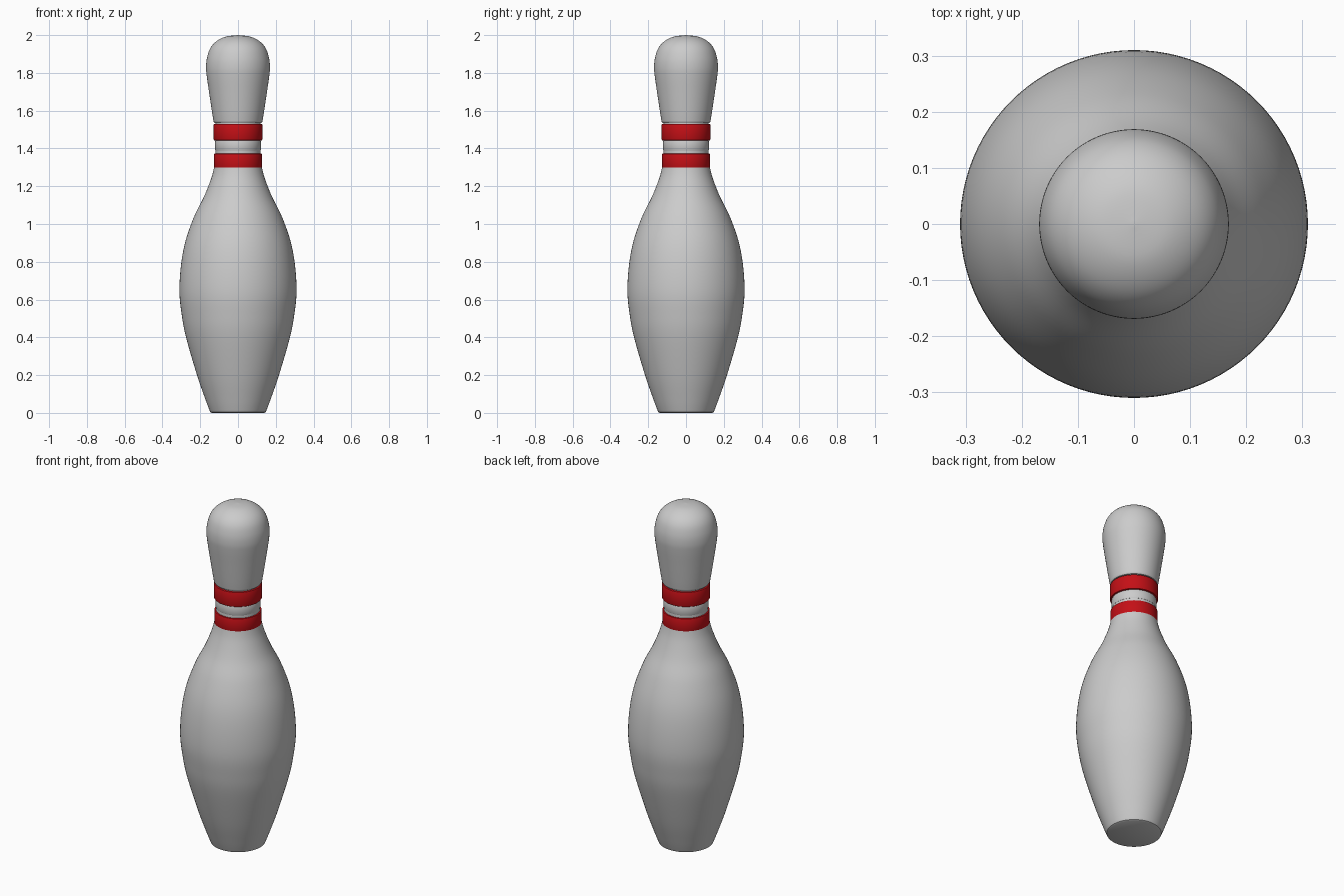
import bpy, bmesh, math

if "Cube" in bpy.data.objects:
    bpy.data.objects.remove(bpy.data.objects["Cube"])

SEG = 96

def smooth_profile(pts, steps=6):
    """Catmull-Rom curve through (radius, height) points."""
    out = []
    for i in range(len(pts) - 1):
        p0, p1 = pts[max(i - 1, 0)], pts[i]
        p2, p3 = pts[i + 1], pts[min(i + 2, len(pts) - 1)]
        for s in range(steps):
            t = s / steps
            out.append(tuple(0.5 * (2 * b + (c - a) * t + (2 * a - 5 * b + 4 * c - d) * t ** 2
                                    + (3 * b - a - 3 * c + d) * t ** 3)
                             for a, b, c, d in zip(p0, p1, p2, p3)))
    return out + [pts[-1]]

def lathe(name, profile, mat=None):
    bm = bmesh.new()
    verts = [bm.verts.new((r, 0, z)) for r, z in profile]
    edges = [bm.edges.new(e) for e in zip(verts, verts[1:])]
    bmesh.ops.spin(bm, geom=verts + edges, cent=(0, 0, 0), axis=(0, 0, 1),
                   angle=math.tau, steps=SEG)
    bmesh.ops.remove_doubles(bm, verts=bm.verts, dist=1e-5)
    bmesh.ops.recalc_face_normals(bm, faces=bm.faces)
    mesh = bpy.data.meshes.new(name)
    bm.to_mesh(mesh)
    bm.free()
    ob = bpy.data.objects.new(name, mesh)
    bpy.context.collection.objects.link(ob)
    if mat:
        mesh.materials.append(mat)
    bpy.ops.object.select_all(action='DESELECT')
    ob.select_set(True)
    bpy.context.view_layer.objects.active = ob
    bpy.ops.object.shade_smooth_by_angle(angle=math.radians(35))
    return ob

def ring(name, r, z0, z1, mat=None, inner=0.105, b=0.006):
    # Closed band with rounded outer edges
    return lathe(name, [(inner, z0), (r - b, z0), (r - b * .3, z0 + b * .3), (r, z0 + b),
                        (r, z1 - b), (r - b * .3, z1 - b * .3), (r - b, z1),
                        (inner, z1), (inner, z0)], mat)

red = bpy.data.materials.new("red")
red.diffuse_color = (0.55, 0.005, 0.008, 1)
red.use_nodes = True
red.node_tree.nodes["Principled BSDF"].inputs["Base Color"].default_value = red.diffuse_color

# Belly, from flat foot to narrow neck
belly = [(0.15, 0.012), (0.172, 0.07), (0.217, 0.2), (0.275, 0.4), (0.298, 0.52), (0.31, 0.64),
         (0.302, 0.78), (0.278, 0.91), (0.232, 1.04), (0.18, 1.145), (0.146, 1.23),
         (0.130, 1.285), (0.121, 1.34), (0.118, 1.40)]
lathe("body", [(0, 0), (0.138, 0), (0.146, 0.004)] + smooth_profile(belly)
      + [(0.118, 1.545), (0, 1.545)])

# Head, with a rounded lip above the upper band
head = [(0.129, 1.542), (0.137, 1.59), (0.152, 1.69), (0.165, 1.78), (0.169, 1.83),
        (0.164, 1.88), (0.147, 1.93), (0.115, 1.967), (0.065, 1.992), (0, 2.0)]
lathe("head", [(0, 1.534), (0.118, 1.534), (0.125, 1.536)] + smooth_profile(head))

# Neck bands
ring("lower_band", 0.127, 1.287, 1.373, red)
ring("middle_ring", 0.121, 1.387, 1.443)
ring("upper_band", 0.129, 1.442, 1.530, red)
